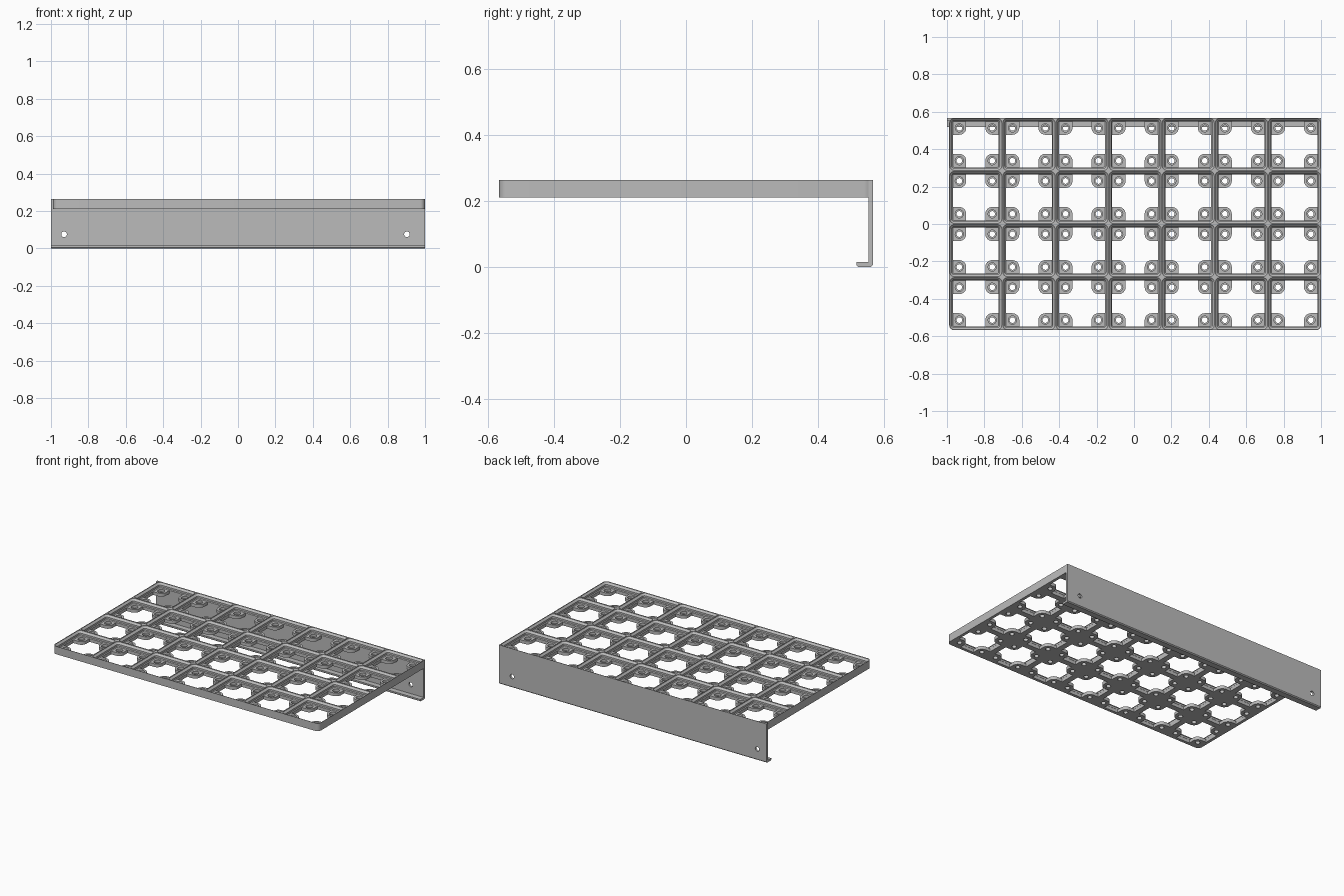
import bpy
import bmesh
from math import cos, sin, pi

if "Cube" in bpy.data.objects:
    bpy.data.objects.remove(bpy.data.objects["Cube"])

PITCH, COLS, ROWS = 0.284, 7, 4
MM = PITCH / 42
HALF = PITCH / 2
WIDTH, DEPTH = COLS * PITCH, ROWS * PITCH
CX = 1 - WIDTH / 2            # tray is flush with the left end of the panel
BOTTOM, TOP = 0.21, 0.263
FLOOR = TOP - 4.65 * MM       # level of the corner pads
BACK = DEPTH / 2
SHEET = 0.014

grey = bpy.data.materials.new("plain grey")
grey.use_nodes = True
grey.diffuse_color = (0.5, 0.5, 0.5, 1)
grey.node_tree.nodes["Principled BSDF"].inputs["Base Color"].default_value = (0.5, 0.5, 0.5, 1)


def arc(cx, cy, r, start, end, steps=6):
    return [(cx + r * cos(start + (end - start) * i / steps),
             cy + r * sin(start + (end - start) * i / steps)) for i in range(steps + 1)]


def rounded_rect(hx, hy, r):
    pts = []
    for k, (sx, sy) in enumerate([(1, 1), (-1, 1), (-1, -1), (1, -1)]):
        pts += arc(sx * (hx - r), sy * (hy - r), r, k * pi / 2, (k + 1) * pi / 2)
    return pts


def circle(r):
    return arc(0, 0, r, 0, 2 * pi, 24)[:-1]


def loft(bm, rings, cx=0, cy=0):
    """Closed solid through a stack of (outline, height) rings."""
    loops = [[bm.verts.new((cx + x, cy + y, z)) for x, y in pts] for pts, z in rings]
    for low, high in zip(loops, loops[1:]):
        n = len(low)
        for i in range(n):
            j = (i + 1) % n
            bm.faces.new((low[i], low[j], high[j], high[i]))
    bm.faces.new(loops[0][::-1])
    bm.faces.new(loops[-1])


def make(name, bm):
    bmesh.ops.recalc_face_normals(bm, faces=bm.faces)
    mesh = bpy.data.meshes.new(name)
    bm.to_mesh(mesh)
    bm.free()
    obj = bpy.data.objects.new(name, mesh)
    bpy.context.collection.objects.link(obj)
    mesh.materials.append(grey)
    return obj


def combine(target, other, operation):
    mod = target.modifiers.new(operation, 'BOOLEAN')
    mod.operation, mod.object, mod.solver = operation, other, 'EXACT'
    other.hide_render = True
    graph = bpy.context.evaluated_depsgraph_get()
    mesh = bpy.data.meshes.new_from_object(target.evaluated_get(graph))
    target.modifiers.clear()
    target.data = mesh
    bpy.data.objects.remove(other)


cells = [(CX + (c - (COLS - 1) / 2) * PITCH, (r - (ROWS - 1) / 2) * PITCH)
         for c in range(COLS) for r in range(ROWS)]

# Solid tray slab with rounded corners
bm = bmesh.new()
slab = rounded_rect(WIDTH / 2, DEPTH / 2, 4 * MM)
loft(bm, [(slab, BOTTOM), (slab, TOP)], CX)
tray = make("grid_tray", bm)

# Back panel with a forward lip along its lower edge
bm = bmesh.new()
section = [(BACK, TOP), (BACK - SHEET, TOP), (BACK - SHEET, SHEET), (BACK - 0.05, SHEET),
           (BACK - 0.05, 0.004), (BACK - 0.046, 0), (BACK - 0.006, 0), (BACK, 0.006)]
ends = [[bm.verts.new((x, y, z)) for y, z in section] for x in (-1, 1)]
for i in range(len(section)):
    j = (i + 1) % len(section)
    bm.faces.new((ends[0][i], ends[0][j], ends[1][j], ends[1][i]))
bm.faces.new(ends[0])
bm.faces.new(ends[1][::-1])
panel = make("back_panel", bm)

# Two screw holes through the panel
bm = bmesh.new()
for x in (-0.93, 0.903):
    ring = [(x + px, 0.075 + pz) for px, pz in circle(0.015)]
    loft(bm, [(ring, -BACK - 0.02), (ring, -BACK + 0.03)])
for v in bm.verts:
    v.co = (v.co.x, -v.co.z, v.co.y)
combine(panel, make("screw_cutter", bm), 'DIFFERENCE')
combine(tray, panel, 'UNION')


# Stepped sockets, one for each cell
def socket(inset_mm, r_mm):
    return rounded_rect(HALF - inset_mm * MM, HALF - inset_mm * MM, r_mm * MM)


bm = bmesh.new()
for x, y in cells:
    loft(bm, [(socket(2.85, 1.15), FLOOR), (socket(2.15, 1.85), FLOOR + 0.7 * MM),
              (socket(2.15, 1.85), FLOOR + 2.5 * MM), (socket(0.4, 3.6), TOP - 0.4 * MM),
              (socket(0.4, 3.6), TOP + 0.02)], x, y)
combine(tray, make("socket_cutter", bm), 'DIFFERENCE')

# Cross-shaped floor openings that leave a rounded pad in each corner
EDGE, PAD, PAD_IN = HALF - 2.85 * MM, 13 * MM, 0.051
R = PAD - PAD_IN
quarter = [(EDGE, PAD_IN)] + arc(PAD, PAD, R, 1.5 * pi, pi) + [(PAD_IN, EDGE)]
cross = []
for k in range(4):
    c, s = round(cos(k * pi / 2)), round(sin(k * pi / 2))
    cross += [(c * x - s * y, s * x + c * y) for x, y in quarter]
bm = bmesh.new()
for x, y in cells:
    loft(bm, [(cross, BOTTOM - 0.02), (cross, FLOOR + 0.003)], x, y)
combine(tray, make("opening_cutter", bm), 'DIFFERENCE')

# Counterbored holes in the pads
bm = bmesh.new()
for x, y in cells:
    for sx in (-1, 1):
        for sy in (-1, 1):
            loft(bm, [(circle(0.015), BOTTOM - 0.02), (circle(0.015), FLOOR - 0.0155),
                      (circle(0.022), FLOOR - 0.0154), (circle(0.022), FLOOR + 0.01)],
                 x + sx * PAD, y + sy * PAD)
combine(tray, make("hole_cutter", bm), 'DIFFERENCE')

tray.name = "grid_tray_with_back_panel"
tray.data.materials.clear()
tray.data.materials.append(grey)
bpy.ops.object.select_all(action='DESELECT')
tray.select_set(True)
bpy.context.view_layer.objects.active = tray
bpy.ops.object.shade_smooth_by_angle(angle=0.45)
